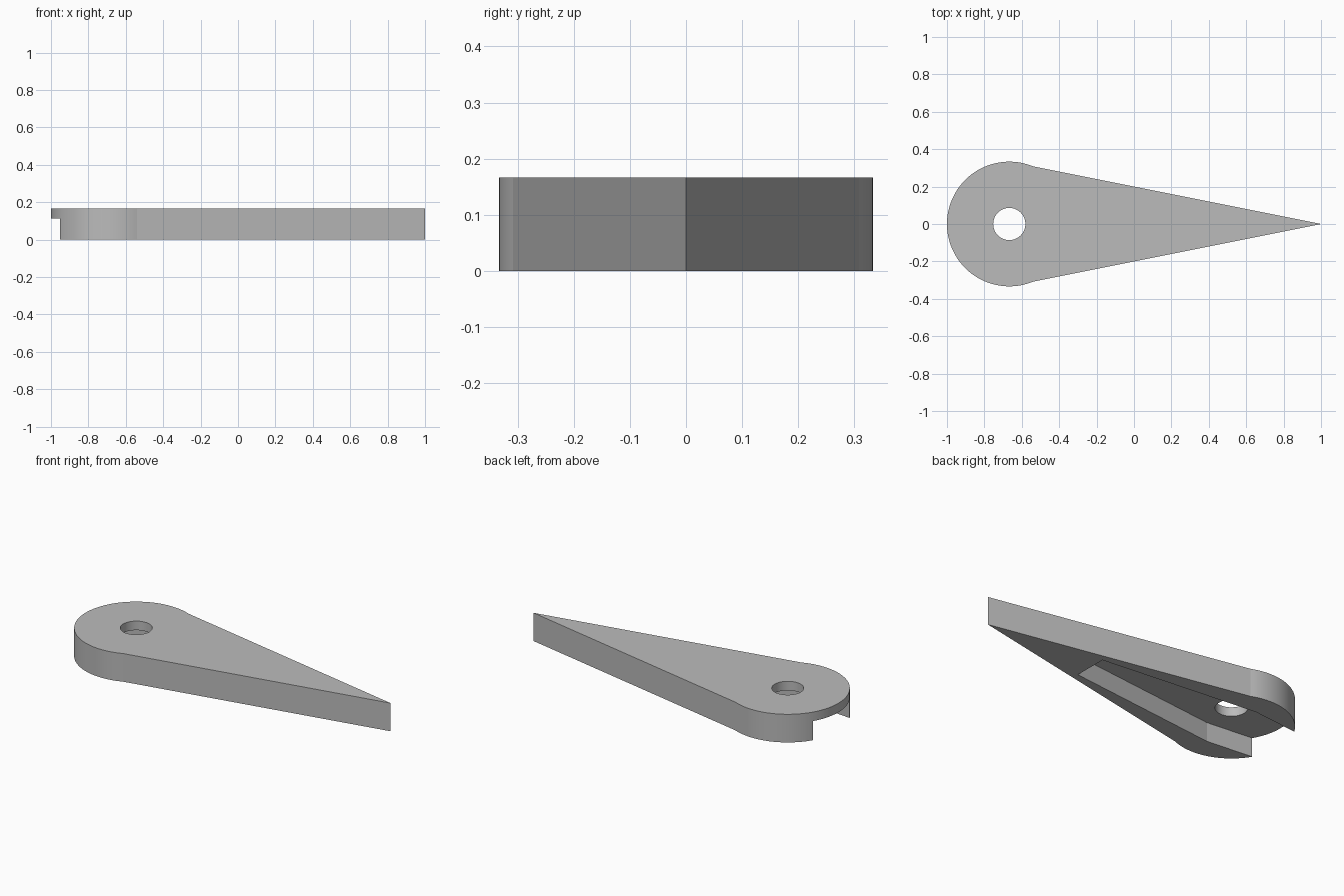
import bpy, bmesh
from math import sin, cos, pi, radians, atan2

cube = bpy.data.objects.get("Cube")
if cube:
    bpy.data.objects.remove(cube, do_unlink=True)

HEIGHT = 1 / 6
PIVOT = -2 / 3
RADIUS = 1 / 3

grey = bpy.data.materials.new("plain_grey")
grey.use_nodes = True
colour = (0.5, 0.5, 0.5, 1)
grey.diffuse_color = colour
grey.node_tree.nodes["Principled BSDF"].inputs["Base Color"].default_value = colour


def arc(radius, start, end, steps):
    return [(PIVOT + radius * cos(start + (end - start) * i / steps),
             radius * sin(start + (end - start) * i / steps)) for i in range(steps + 1)]


def prism(name, outline, bottom, top):
    """Extrude a flat outline between two heights."""
    bm = bmesh.new()
    face = bm.faces.new([bm.verts.new((x, y, bottom)) for x, y in outline])
    grown = bmesh.ops.extrude_face_region(bm, geom=[face])["geom"]
    moved = [v for v in grown if isinstance(v, bmesh.types.BMVert)]
    bmesh.ops.translate(bm, verts=moved, vec=(0, 0, top - bottom))
    bmesh.ops.recalc_face_normals(bm, faces=bm.faces)
    mesh = bpy.data.meshes.new(name)
    bm.to_mesh(mesh)
    bm.free()
    mesh.materials.append(grey)
    obj = bpy.data.objects.new(name, mesh)
    bpy.context.collection.objects.link(obj)
    return obj


# Pointer body: round head running into a straight taper
join_angle = atan2(0.308, 0.127)
body = prism("pointer_body",
             [(1, 0)] + arc(RADIUS, join_angle, 2 * pi - join_angle, 72),
             0, HEIGHT)

# Pivot hole, and the underside channel open at the round end
hole = prism("hole_cutter", arc(0.086, 0, 2 * pi, 48)[:-1], -0.1, HEIGHT + 0.1)
half = [(0.3, 0.1), (PIVOT, 0.2), (-1.1, 0.157)]
channel = prism("channel_cutter",
                half + [(x, -y) for x, y in reversed(half)], -0.1, 0.113)

bpy.ops.object.select_all(action="DESELECT")
body.select_set(True)
bpy.context.view_layer.objects.active = body
for cutter in (hole, channel):
    cutter.hide_render = True
    mod = body.modifiers.new(cutter.name, "BOOLEAN")
    mod.operation = "DIFFERENCE"
    mod.solver = "EXACT"
    mod.object = cutter
    bpy.ops.object.modifier_apply(modifier=mod.name)
    bpy.data.objects.remove(cutter, do_unlink=True)

bpy.ops.object.shade_smooth_by_angle(angle=radians(9))
